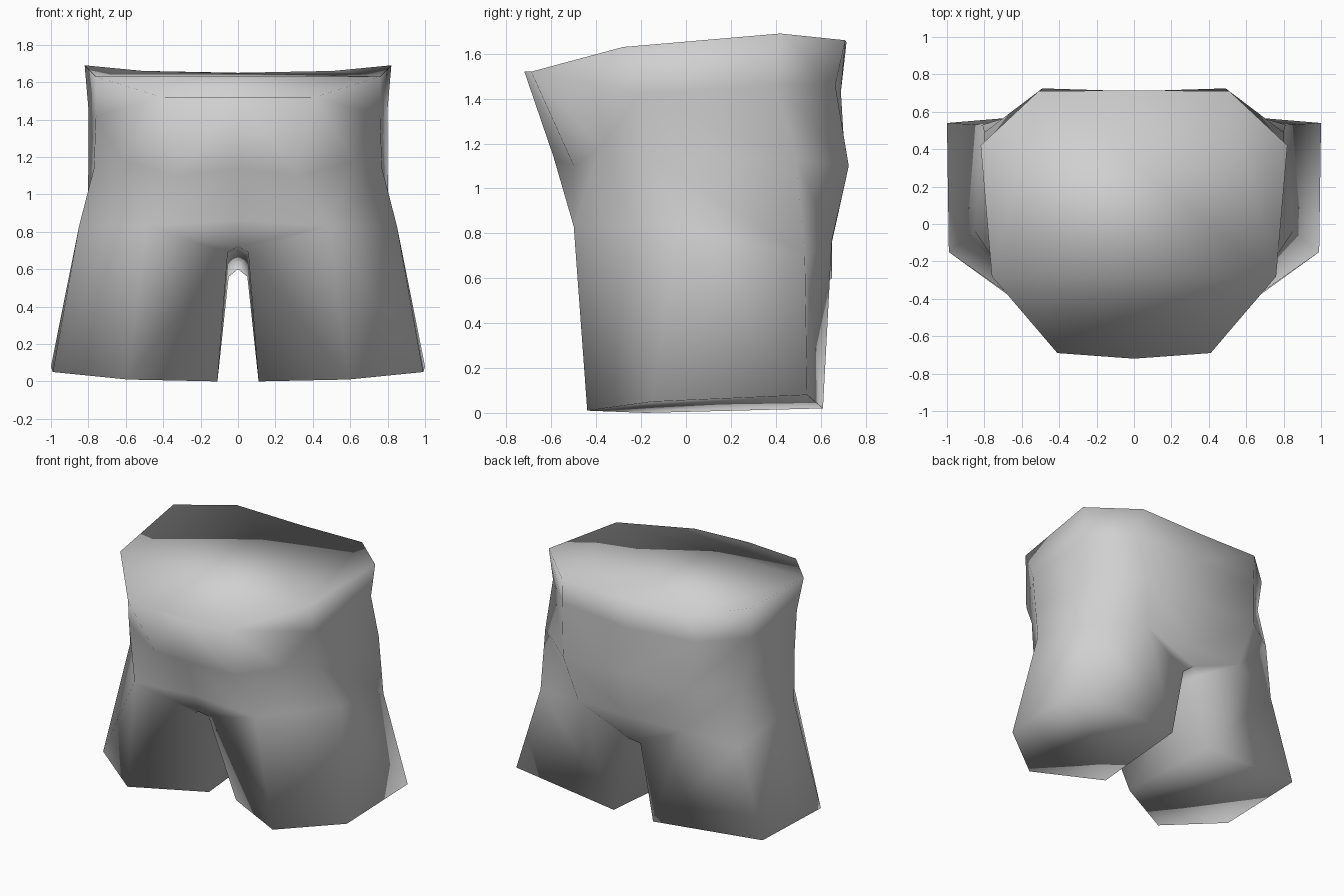
import bpy, bmesh

if "Cube" in bpy.data.objects:
    bpy.data.objects.remove(bpy.data.objects["Cube"])

THIGH = (.49, -.50, .83)     # fullest point at the front of the thigh
WAIST = (.41, -.69, 1.52)    # front corner of the waist rim

# Half rings of the body, each running from front centre to back centre
RINGS = [
    # waist rim
    [(0, -.72, 1.52), WAIST, WAIST, (.76, -.28, 1.63), (.82, .42, 1.69), (.51, .71, 1.66), (0, .715, 1.65)],
    # belly
    [(0, -.59, 1.14), (.33, -.50, 1.10), (.62, -.38, 1.18), (.76, -.20, 1.42),
     (.80, .40, 1.46), (.54, .665, 1.46), (0, .69, 1.43)],
    # hips
    [(0, -.50, .86), THIGH, THIGH, (.77, -.16, 1.14), (.80, .49, 1.13), (.49, .725, 1.10), (0, .71, 1.10)],
    # top of the thighs
    [(0, -.45, .72), THIGH, THIGH, (.85, -.04, .83), (.81, .53, .70), (.42, .65, .77), (0, .65, .76)],
]
CROTCH = [(.055, -.42, .69), (.05, .60, .56), (0, .65, .60)]   # front side, back side, back centre
HEM = [(.11, -.18, 0), (.59, -.44, .01), (.99, -.15, .05), (1, .54, .08), (.16, .61, .02)]

bm = bmesh.new()
cache = {}


def vert(p, side):
    """One vertex per position; centre-line points are shared by both sides."""
    key = (p[0] * side + 0.0, p[1], p[2])
    if key not in cache:
        cache[key] = bm.verts.new(key)
    return cache[key]


def face(*verts):
    """Face without repeated corners; skipped when nothing is left of it."""
    corners = list(dict.fromkeys(verts))
    if len(corners) > 2:
        bm.faces.new(corners)


for side in (1, -1):
    rings = [[vert(p, side) for p in ring] for ring in RINGS]
    cf, cb, cc = [vert(p, side) for p in CROTCH]
    h = [vert(p, side) for p in HEM]
    # body wall
    for k, (a, b) in enumerate(zip(rings, rings[1:])):
        for i in range(6):
            if k == 2 and i == 4:    # crease under the seat
                face(a[4], a[5], b[5])
                face(a[4], b[5], b[4])
            else:
                face(a[i], a[i + 1], b[i + 1], b[i])
    # leg walls and leg end
    t = rings[3]
    face(t[0], t[1], cf)
    face(cf, t[1], h[1], h[0])
    face(t[1], t[3], h[2], h[1])
    face(t[3], t[4], h[3], h[2])
    face(t[4], t[5], h[4])
    face(t[4], h[4], h[3])
    face(t[5], cb, h[4])
    face(t[5], t[6], cc, cb)
    face(cb, cf, h[0], h[4])
    face(cf, cb, cc, t[0])
    face(h[0], h[1], h[2])
    face(h[0], h[2], h[3], h[4])

# closed waist
r = [vert(p, 1) for p in RINGS[0]]
l = [vert(p, -1) for p in RINGS[0]]
face(l[3], l[1], r[0], r[1], r[3])
face(l[3], r[3], r[5], r[6], l[5])
face(r[3], r[4], r[5])
face(l[3], l[5], l[4])

bmesh.ops.recalc_face_normals(bm, faces=bm.faces)
for f in bm.faces:
    f.smooth = True

mesh = bpy.data.meshes.new("shorts")
bm.to_mesh(mesh)
bm.free()
shorts = bpy.data.objects.new("shorts", mesh)
bpy.context.collection.objects.link(shorts)

# plain grey cloth
grey = bpy.data.materials.new("light_grey")
grey.diffuse_color = (.63, .63, .63, 1)
grey.use_nodes = True
grey.node_tree.nodes["Principled BSDF"].inputs["Base Color"].default_value = grey.diffuse_color
mesh.materials.append(grey)
